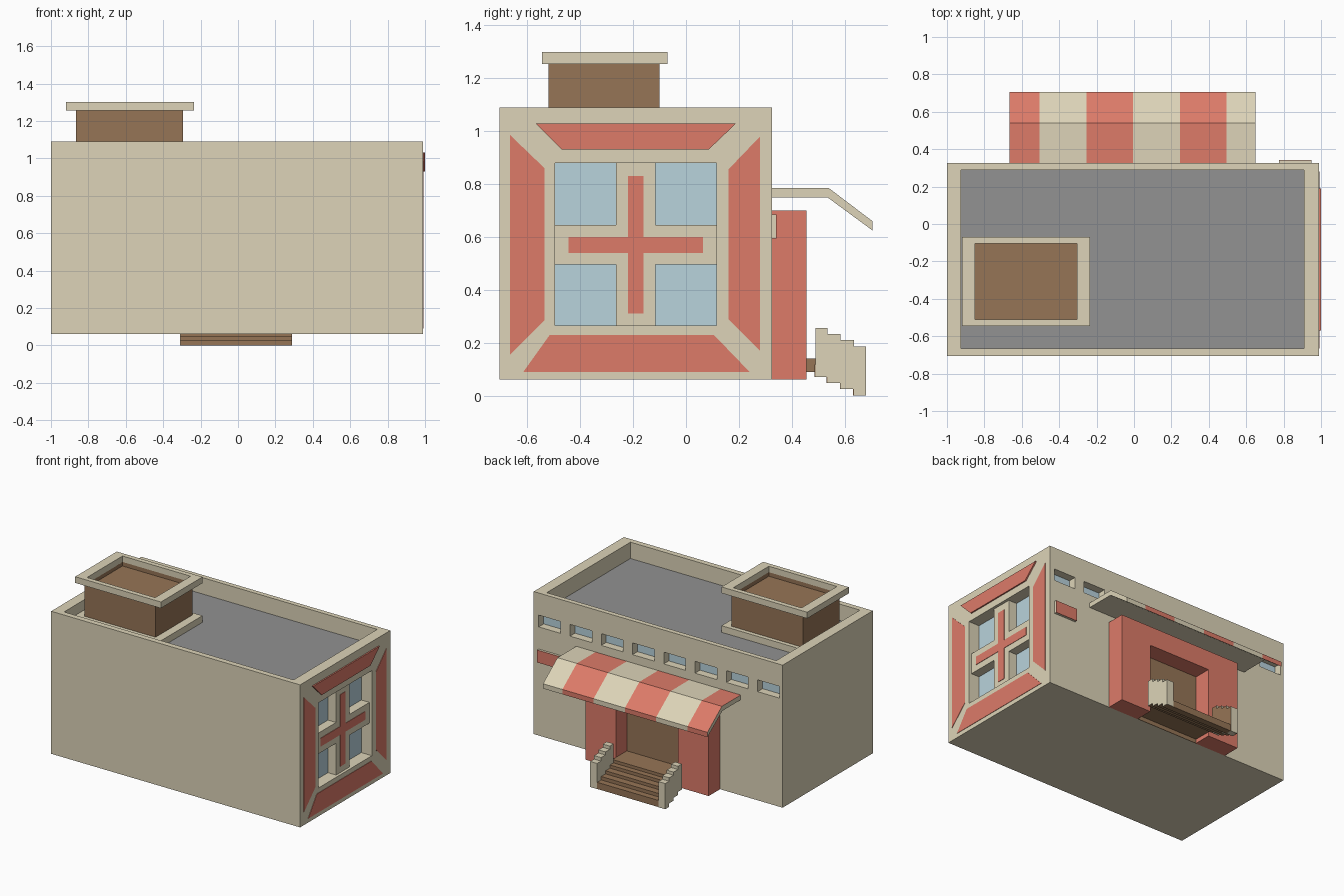
import bpy
import bmesh

cube = bpy.data.objects.get("Cube")
if cube:
    bpy.data.objects.remove(cube, do_unlink=True)


def material(name, hex_code):
    def linear(c):
        return c / 12.92 if c <= 0.04045 else ((c + 0.055) / 1.055) ** 2.4
    rgb = [linear(int(hex_code[i:i + 2], 16) / 255) for i in (0, 2, 4)]
    mat = bpy.data.materials.new(name)
    mat.use_nodes = True
    mat.diffuse_color = (*rgb, 1)
    mat.node_tree.nodes["Principled BSDF"].inputs["Base Color"].default_value = (*rgb, 1)
    return mat


BEIGE = material("beige", "DDD4B8")
RED = material("red", "DD7B69")
BROWN = material("brown", "967556")
GLASS = material("glass_blue", "B9D3DC")
GREY = material("roof_grey", "929292")


def finish(name, bm, *mats):
    bmesh.ops.recalc_face_normals(bm, faces=bm.faces)
    mesh = bpy.data.meshes.new(name)
    bm.to_mesh(mesh)
    bm.free()
    for mat in mats:
        mesh.materials.append(mat)
    obj = bpy.data.objects.new(name, mesh)
    bpy.context.collection.objects.link(obj)
    return obj


def add_box(bm, xs, ys, zs):
    verts = bmesh.ops.create_cube(bm, size=1)["verts"]
    for v in verts:
        v.co = [r[0] if c < 0 else r[1] for c, r in zip(v.co, (xs, ys, zs))]


def box(name, mat, xs, ys, zs):
    bm = bmesh.new()
    add_box(bm, xs, ys, zs)
    return finish(name, bm, mat)


def prism(name, mats, xs, profile):
    """Extrude a (y, z) outline along x."""
    bm = bmesh.new()
    face = bm.faces.new([bm.verts.new((xs[0], y, z)) for y, z in profile])
    new = bmesh.ops.extrude_face_region(bm, geom=[face])["geom"]
    for v in new:
        if isinstance(v, bmesh.types.BMVert):
            v.co.x = xs[1]
    return finish(name, bm, *mats)


def carve(obj, boxes):
    """Cut a set of separate boxes out of an object."""
    bm = bmesh.new()
    for b in boxes:
        add_box(bm, *b)
    cutter = finish("cutter", bm, BEIGE if obj.name != "porch" else RED)
    cutter.hide_render = True
    mod = obj.modifiers.new("cut", "BOOLEAN")
    mod.operation, mod.solver, mod.object = "DIFFERENCE", "EXACT", cutter
    bpy.context.view_layer.objects.active = obj
    bpy.ops.object.modifier_apply(modifier=mod.name)
    bpy.data.objects.remove(cutter, do_unlink=True)


# Building shell with roof recess, side window and back windows
SIDE, BACK, ROOF = 0.99, 0.325, 0.97
ROOF_X, ROOF_Y = (-0.925, 0.91), (-0.665, 0.29)
WIN_Y, WIN_Z = (-0.495, 0.115), (0.265, 0.88)
slots = [(0.775 - 0.25 * i, 0.95 - 0.25 * i) for i in range(8)]
SLOT_Z = (0.845, 0.93)
building = box("building", BEIGE, (-1, SIDE), (-0.705, BACK), (0.06, 1.09))
carve(building, [(ROOF_X, ROOF_Y, (ROOF, 1.2)), (( 0.90, 1.1), WIN_Y, WIN_Z)])
carve(building, [(s, (BACK - 0.06, 0.5), SLOT_Z) for s in slots])
box("roof_deck", GREY, ROOF_X, ROOF_Y, (ROOF - 0.003, ROOF + 0.002))
for s in slots:
    box("back_window_glass", GLASS, s, (BACK - 0.063, BACK - 0.057), SLOT_Z)

# Side window: glass, crossbars and red cross
box("side_window_glass", GLASS, (0.898, 0.905), WIN_Y, WIN_Z)
box("window_bar_upright", BEIGE, (0.90, 0.97), (-0.265, -0.115), WIN_Z)
box("window_bar_level", BEIGE, (0.90, 0.97), WIN_Y, (0.495, 0.645))
box("cross_upright", RED, (0.968, 0.973), (-0.22, -0.16), (0.31, 0.83))
box("cross_level", RED, (0.968, 0.973), (-0.445, 0.065), (0.54, 0.60))

# Red trapezoid panels around the side window
panels = {
    "top_panel": (0.01, [(-0.57, 1.03), (0.19, 1.03), (0.085, 0.93), (-0.47, 0.93)]),
    "bottom_panel": (0.003, [(-0.615, 0.09), (0.24, 0.09), (0.105, 0.23), (-0.515, 0.23)]),
    "front_panel": (0.003, [(-0.665, 0.985), (-0.535, 0.86), (-0.535, 0.285), (-0.665, 0.155)]),
    "back_panel": (0.003, [(0.28, 0.98), (0.16, 0.855), (0.16, 0.29), (0.28, 0.17)]),
}
for name, (depth, outline) in panels.items():
    prism(name, [RED], (SIDE, SIDE + depth), outline)

# Rooftop hut with base ledge and hollow cap
HUT_X, HUT_Y = (-0.92, -0.235), (-0.545, -0.07)
box("hut_ledge", BEIGE, HUT_X, HUT_Y, (ROOF, 1.02))
box("hut_walls", BROWN, (-0.865, -0.295), (-0.52, -0.10), (1.0, 1.257))
cap = box("hut_cap", BEIGE, HUT_X, HUT_Y, (1.255, 1.30))
hollow = ((-0.85, -0.305), (-0.51, -0.105))
carve(cap, [(*hollow, (1.2, 1.4))])
carve(bpy.data.objects["hut_walls"], [(*hollow, (1.225, 1.4))])
box("hut_floor", BROWN, *hollow, (1.222, 1.228))

# Porch and doorway
DOOR_X = (-0.253, 0.243)
porch = box("porch", RED, (-0.50, 0.485), (BACK, 0.455), (0.06, 0.70))
carve(porch, [(DOOR_X, (0.2, 0.6), (0, 0.56))])
box("door", BROWN, DOOR_X, (BACK - 0.002, BACK + 0.004), (0.06, 0.56))
box("landing", BROWN, DOOR_X, (BACK, 0.493), (0.09, 0.14))

# Steps and stepped side rails
edges = [0.49, 0.535, 0.585, 0.635, 0.68]
bottoms = [0.07, 0.047, 0.025, 0.0]
for i, z in enumerate(bottoms):
    box("step", BROWN, (-0.308, 0.288), (edges[i] - 0.003, edges[i + 1] - 0.002), (z, z + 0.048))
treads = [(y, z) for i, z in enumerate(bottoms) for y in edges[i:i + 2]]
outline = treads + [(y, z + 0.185) for y, z in reversed(treads)]
for name, xs in (("left_rail", (0.235, 0.29)), ("right_rail", (-0.31, -0.255))):
    rail = prism(name, [BEIGE, BROWN], xs, outline)
    if name == "right_rail":
        for f in rail.data.polygons:
            f.material_index = int(f.normal.x > 0.9)

# Striped awning
awning = [(BACK, 0.75), (0.535, 0.75), (0.705, 0.625), (0.705, 0.66), (0.54, 0.785), (BACK, 0.785)]
cuts = [-0.665, -0.505, -0.255, -0.005, 0.245, 0.495, 0.65]
for i in range(len(cuts) - 1):
    stripe = prism("awning_stripe", [BEIGE, RED], cuts[i:i + 2], awning)
    for f in stripe.data.polygons:
        f.material_index = int(i % 2 == 0 and (f.normal.z > 0.1 or f.normal.y > 0.9))

# Wall sign
box("sign", BEIGE, (0.775, 0.95), (BACK, 0.34), (0.595, 0.685))
box("sign_face", RED, (0.775, 0.95), (0.34, 0.343), (0.595, 0.685))
